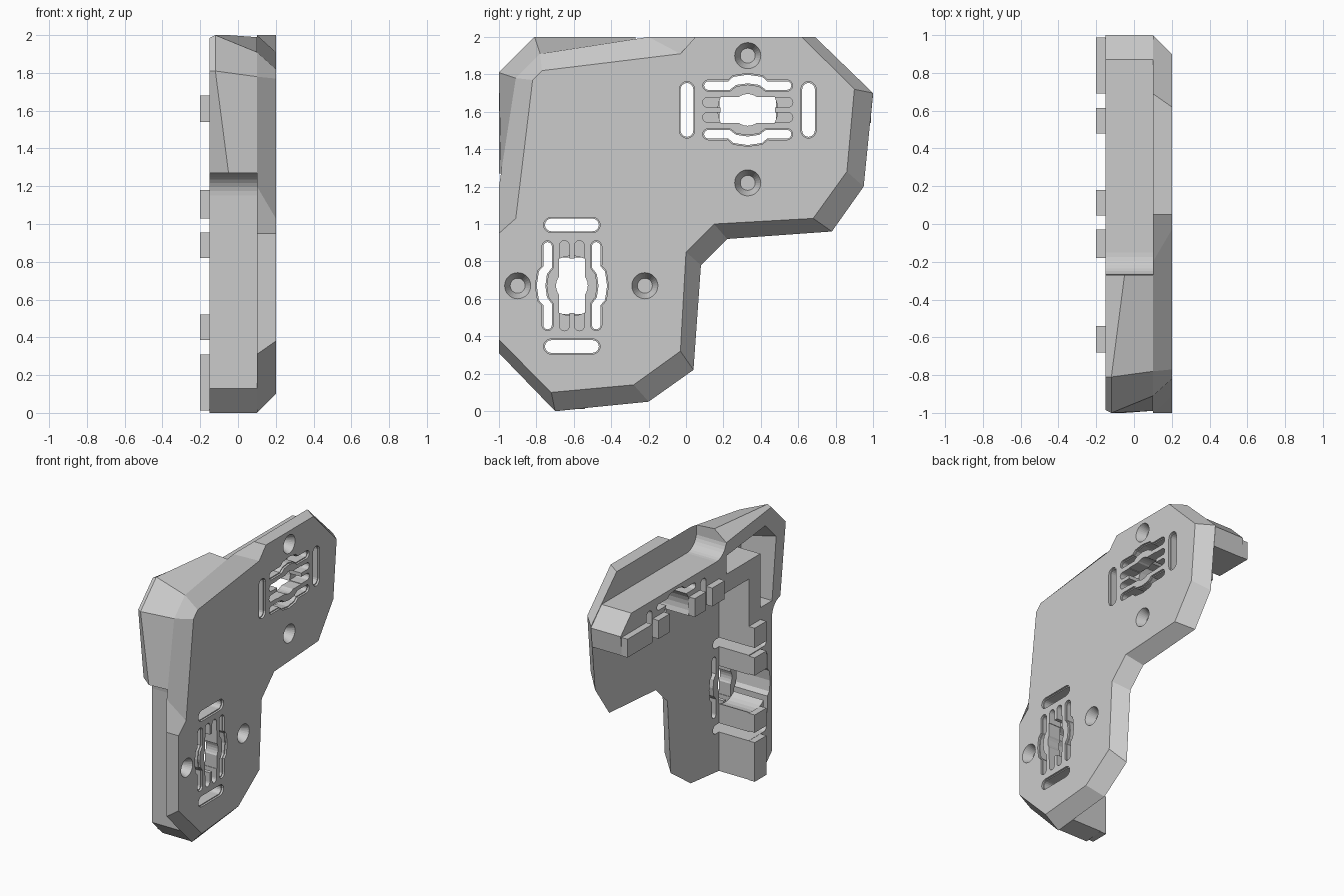
import bpy, bmesh, math
from mathutils import Vector

cube = bpy.data.objects.get("Cube")
if cube:
    bpy.data.objects.remove(cube)

grey = bpy.data.materials.new("plain_grey")
grey.use_nodes = True
grey.diffuse_color = (0.6, 0.6, 0.6, 1)
grey.node_tree.nodes["Principled BSDF"].inputs["Base Color"].default_value = (0.6, 0.6, 0.6, 1)


def mirror(p):
    """Swap the two arms: reflect (y, z) across the corner diagonal."""
    return (1 - p[1], 1 - p[0])


def loft(name, rings, closed=False):
    """Skin a list of rings of (x, y, z) points and cap both ends."""
    bm = bmesh.new()
    loops = [[bm.verts.new(p) for p in ring] for ring in rings]
    n = len(loops[0])
    for a, b in zip(loops, loops[1:]):
        for i in range(n):
            j = (i + 1) % n
            bm.faces.new((a[i], a[j], b[j], b[i]))
    bm.faces.new(loops[0])
    bm.faces.new(loops[-1])
    bmesh.ops.recalc_face_normals(bm, faces=bm.faces)
    mesh = bpy.data.meshes.new(name)
    bm.to_mesh(mesh)
    bm.free()
    mesh.materials.append(grey)
    ob = bpy.data.objects.new(name, mesh)
    bpy.context.collection.objects.link(ob)
    return ob


def prism(name, pts, x0, x1, flip=False, pts2=None):
    """Outline in (y, z) run along x, optionally changing shape."""
    ends = [pts, pts2 or pts]
    if flip:
        ends = [[mirror(p) for p in e] for e in ends]
    return loft(name, [[(x, *p) for p in e] for x, e in zip((x0, x1), ends)])


def circle(c, r, n=28):
    return [(c[0] + r * math.cos(2 * math.pi * i / n),
             c[1] + r * math.sin(2 * math.pi * i / n)) for i in range(n)]


def rect(y0, y1, z0, z1):
    return [(y0, z0), (y1, z0), (y1, z1), (y0, z1)]


def capsule(path, r):
    """Rounded slot outline following a path."""
    path = [Vector(p) for p in path]
    out = []
    for pts in (path, path[::-1]):
        for i, p in enumerate(pts):
            d = (pts[min(i + 1, len(pts) - 1)] - pts[max(i - 1, 0)]).normalized()
            side = Vector((d.y, -d.x))
            if i < len(pts) - 1:
                if i:
                    out.append(p + side * r)
            else:
                for k in range(9):
                    a = math.pi * k / 8
                    out.append(p + side * (r * math.cos(a)) + d * (r * math.sin(a)))
    return [tuple(p) for p in out]


def cut(ob, cutters):
    for c in cutters:
        c.hide_render = True
        m = ob.modifiers.new("cut", "BOOLEAN")
        m.operation, m.solver, m.object = "DIFFERENCE", "EXACT", c
    bpy.context.view_layer.update()
    dg = bpy.context.evaluated_depsgraph_get()
    mesh = bpy.data.meshes.new_from_object(ob.evaluated_get(dg))
    ob.modifiers.clear()
    ob.data = mesh


# Slot outlines of one arm
MID_Y, MID_Z = -0.61, 0.67


def bowed(side, r):
    ends = [(0.13, -0.21), (0.13, -0.1), (0.155, -0.07), (0.165, 0),
            (0.155, 0.07), (0.13, 0.1), (0.13, 0.21)]
    return capsule([(MID_Y + side * y, MID_Z + z) for y, z in ends], r)


def end_slot(side, r):
    z = MID_Z + side * 0.325
    return capsule([(MID_Y - 0.11, z), (MID_Y + 0.11, z)], r)


through, plate_only, rib_only = [], [], []
for flip in (False, True):
    for s in (-1, 1):
        for shape, r in ((bowed, 0.023), (end_slot, 0.034)):
            through.append(prism("slot_cutter", shape(s, r), -0.4, 0.4, flip))
            plate_only.append(prism("slot_rim_cutter", shape(s, r + 0.007), 0.185, 0.4, flip))
        y = MID_Y + s * 0.04
        plate_only.append(prism("groove_cutter", capsule([(y, 0.455), (y, 0.885)], 0.026), 0.06, 0.4, flip))
        # Countersunk blind screw holes
        c = (MID_Y + (0.39 if s > 0 else -0.29), MID_Z)
        plate_only.append(prism("screw_cutter", circle(c, 0.04), 0.13, 0.205, flip, circle(c, 0.072)))
    plate_only.append(prism("window_cutter", rect(-0.68, -0.54, 0.525, 0.815), 0.0, 0.4, flip))
    plate_only.append(prism("window_bow_cutter", circle((MID_Y, MID_Z), 0.085), 0.0, 0.4, flip))
    rib_only.append(prism("trough_cutter", circle((MID_Y, MID_Z), 0.16), -0.4, 0.11, flip))

# Main plate with sloping edges
outer_face = [(-0.82, 1.77), (-0.91, 1.03), (-1, 0.95), (-1, 0.38),
              (-0.72, 0.1), (-0.28, 0.14), (-0.03, 0.32), (0, 0.85)]
inner_face = [(-0.91, 1.78), (-1, 1.2), (-1, 0.95), (-1, 0.31),
              (-0.7, 0), (-0.2, 0.05), (0.04, 0.22), (0.08, 0.78)]


def whole(half):
    return half + [mirror(p) for p in half[::-1]]


plate = prism("plate", whole(inner_face), 0.1, 0.2, False, whole(outer_face))
cut(plate, through + plate_only)

# Recessed wall of each arm, with a fillet rising to the corner
fillet = [(-0.94 + 0.12 * math.cos(a), 1.15 + 0.12 * math.sin(a))
          for a in [math.pi / 2 * k / 8 for k in range(7, -1, -1)]]
wall = [(-0.82, 0.13), (-0.69, 0), (-0.54, 0.015), (-0.54, 1.54),
        (-0.68, 1.68), (-0.68, 1.27), (-0.91, 1.27)] + fillet
for flip, arm in ((False, "front"), (True, "top")):
    ob = prism(arm + "_wall", wall, -0.15, 0.1, flip)
    cut(ob, through + rib_only)
    # Raised ribs along the wall
    for i, (z0, z1) in enumerate(((0.0, 0.31), (0.385, 0.52), (0.82, 0.955), (1.03, 1.18))):
        low = 0.012 if i == 0 else z0
        prism(f"{arm}_rib_{i + 1}", rect(-0.68, -0.54, low, z1), -0.2, -0.149, flip)

# Hollow corner shell swept round the corner
end = [(0.1, -0.989, 1.27), (-0.05, -1, 1.27), (-0.15, -0.92, 1.27),
       (-0.15, -0.82, 1.27), (0.1, -0.82, 1.27)]
bend = [(0.1, -0.91, 1.78), (-0.12, -1, 1.81), (-0.15, -0.985, 1.81),
        (-0.15, -0.87, 1.74), (0.1, -0.8, 1.71)]
flipped = [[(x, *mirror((y, z))) for x, y, z in ring] for ring in (bend, end)]
loft("corner_shell", [end, bend] + flipped)

for c in through + plate_only + rib_only:
    bpy.data.objects.remove(c)
